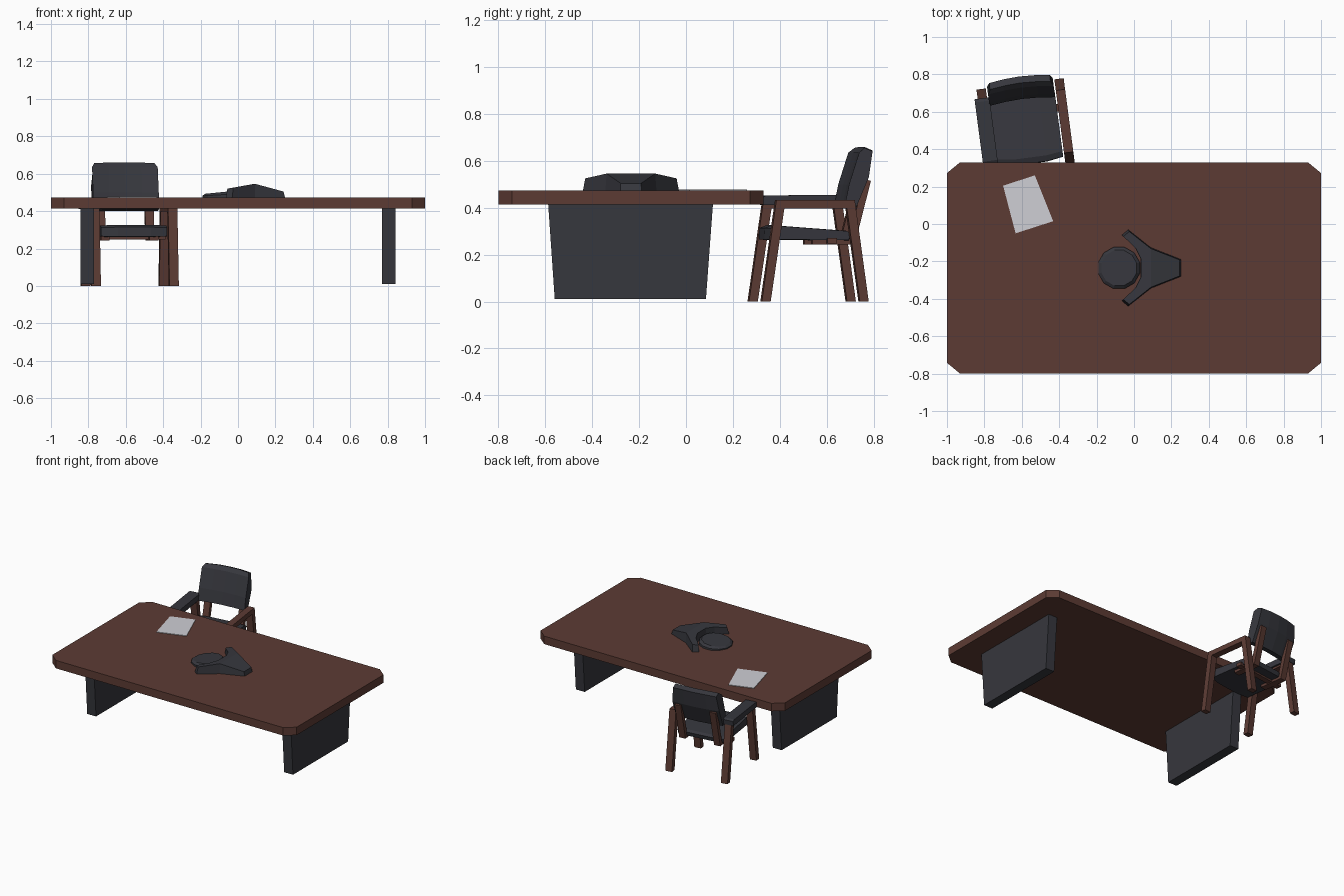
import bpy, bmesh, math
from mathutils import Matrix, Vector

if "Cube" in bpy.data.objects:
    bpy.data.objects.remove(bpy.data.objects["Cube"])


def material(name, rgb):
    m = bpy.data.materials.new(name)
    m.diffuse_color = (*rgb, 1)
    m.use_nodes = True
    m.node_tree.nodes["Principled BSDF"].inputs["Base Color"].default_value = m.diffuse_color
    return m


WOOD = material("dark red wood", (0.108, 0.044, 0.034))
DARK = material("charcoal", (0.037, 0.038, 0.047))
PAPER = material("paper white", (0.62, 0.62, 0.66))


def loft(name, rings, mat, matrix=None, caps=None):
    """Join equal rings of points with quads and close both ends."""
    bm = bmesh.new()
    vs = [[bm.verts.new(p) for p in r] for r in rings]
    n = len(rings[0])
    for a, b in zip(vs, vs[1:]):
        for i in range(n):
            j = (i + 1) % n
            bm.faces.new((a[i], a[j], b[j], b[i]))
    bm.faces.new(vs[0])
    for c in caps or [range(n)]:
        bm.faces.new([vs[-1][i] for i in c])
    if matrix:
        bm.transform(matrix)
    bmesh.ops.recalc_face_normals(bm, faces=bm.faces[:])
    me = bpy.data.meshes.new(name)
    bm.to_mesh(me)
    bm.free()
    me.materials.append(mat)
    ob = bpy.data.objects.new(name, me)
    bpy.context.collection.objects.link(ob)
    return ob


def side_profile(name, yz, x0, x1, mat, matrix=None):
    return loft(name, [[(x, y, z) for y, z in yz] for x in (x0, x1)], mat, matrix)


# Table top with cut corners
x, y0, y1, cx, cy = 1.0, -0.80, 0.33, 0.07, 0.058
top = [(-x + cx, y0), (x - cx, y0), (x, y0 + cy), (x, y1 - cy),
       (x - cx, y1), (-x + cx, y1), (-x, y1 - cy), (-x, y0 + cy)]
loft("table_top", [[(a, b, z) for a, b in top] for z in (0.415, 0.474)], WOOD)

# Slab legs, narrower at the floor
for side, s in (("left", -1), ("right", 1)):
    side_profile(side + "_table_leg",
                 [(-0.56, 0.01), (0.085, 0.01), (0.115, 0.416), (-0.588, 0.416)],
                 s * 0.77, s * 0.842, DARK)

# Paper sheet
sheet = [(-0.70, 0.205), (-0.53, 0.26), (-0.432, 0.015), (-0.633, -0.05)]
loft("paper_sheet", [[(a, b, z) for a, b in sheet] for z in (0.472, 0.478)], PAPER)

# Three-armed desk phone: wedge body creased at its shoulders
half = [(0.25, 0.045), (0.09, 0.108), (-0.03, 0.203), (-0.063, 0.175),
        (0.005, 0.11), (0.035, 0.05)]
outline = half + [(a, -b) for a, b in reversed(half)]


def phone_ring(k, upper):
    ring = []
    for a, b in outline:
        z = 0.472
        if upper:
            z = 0.546 - (0.09 - a) * 0.17 if a <= 0.09 else 0.546 - (a - 0.09) * 0.26
        ring.append((0.09 + (a - 0.09) * k, -0.235 + b * k, z))
    return ring


loft("phone_body", [phone_ring(1.01, False), phone_ring(0.96, True)], DARK,
     caps=[(0, 1, 10, 11), tuple(range(1, 11))])

# Phone speaker disc, tilted slightly
disc = []
for r, z, tilt in ((0.115, 0.472, 0), (0.115, 0.488, 0.06), (0.098, 0.502, 0.1)):
    disc.append([(-0.08 + r * math.cos(t), -0.235 + r * math.sin(t),
                  z + tilt * r * math.cos(t))
                 for t in [math.pi * (2 * i + 1) / 12 for i in range(12)]])
loft("phone_disc", disc, DARK)

# Chair placement: turned a little towards the table centre
CHAIR = Matrix.Translation((-0.579, 0.519, 0)) @ Matrix.Rotation(math.radians(7.5), 4, 'Z')

# Chair side frames (legs and arm in one piece) and back supports
frame = [(-0.228, 0), (-0.165, 0.434), (0.172, 0.434), (0.232, 0),
         (0.194, 0), (0.138, 0.398), (-0.131, 0.398), (-0.190, 0)]
support = [(0.0, 0.243), (0.182, 0.243), (0.252, 0.515), (0.222, 0.522),
           (0.158, 0.270), (0.0, 0.270)]
for side, s in (("left", -1), ("right", 1)):
    side_profile(side + "_chair_frame", frame, s * 0.185, s * 0.235, WOOD, CHAIR)
    side_profile(side + "_back_support", support, s * 0.108, s * 0.155, WOOD, CHAIR)

# Cross bar under the seat
side_profile("seat_cross_bar", [(0.06, 0.248), (0.10, 0.248), (0.10, 0.272), (0.06, 0.272)],
             -0.2, 0.2, WOOD, CHAIR)

# Arm pad, only on the left arm
side_profile("left_arm_pad", [(-0.172, 0.412), (0.178, 0.412), (0.182, 0.447),
                              (0.165, 0.455), (-0.155, 0.453), (-0.176, 0.442)],
             -0.252, -0.172, DARK, CHAIR)

# Seat cushion, slightly thinner and shorter at its sides
seat_profile = [(-0.198, 0.264), (-0.196, 0.314), (-0.165, 0.326), (0.155, 0.302),
                (0.175, 0.290), (0.165, 0.260)]
seat = [[(sx, py * k, 0.288 + (pz - 0.288) * k) for py, pz in seat_profile]
        for sx, k in ((-0.178, 0.93), (-0.09, 1.0), (0.09, 1.0), (0.178, 0.93))]
loft("seat", seat, DARK, CHAIR)

# Leaning backrest, bowed across its width
back_profile = [(0.137, 0.412), (0.155, 0.50), (0.198, 0.635), (0.223, 0.660),
                (0.258, 0.645), (0.240, 0.53), (0.185, 0.400)]
back = []
for f, bow in ((-1, 0), (-0.5, 0.010), (0, 0.014), (0.5, 0.010), (1, 0)):
    back.append([(f * (0.163 if pz > 0.64 else 0.177), py + bow,
                  pz - (0.004 if abs(f) == 1 and pz > 0.64 else 0))
                 for py, pz in back_profile])
loft("backrest", back, DARK, CHAIR)
